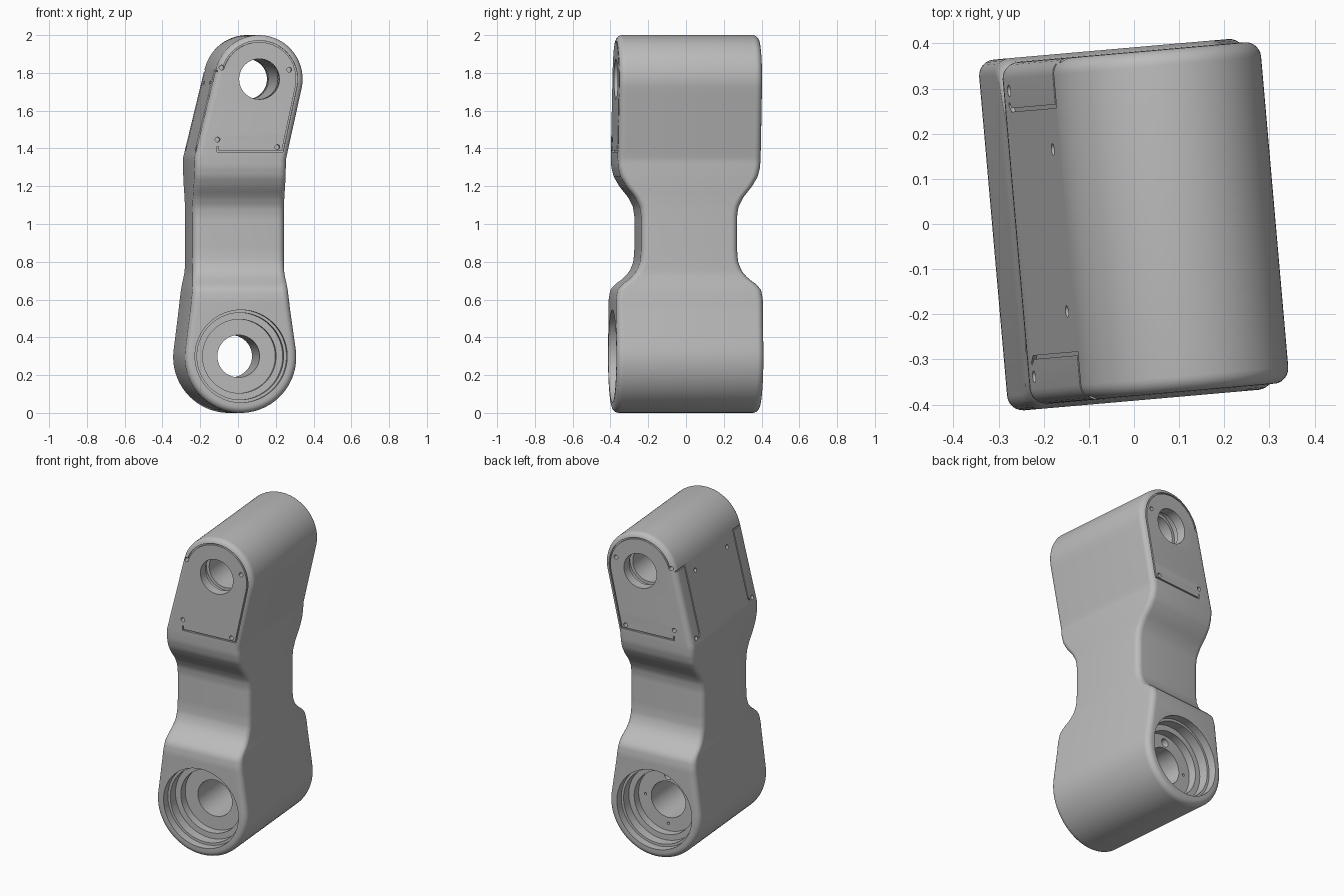
import bpy, bmesh
from math import sin, cos, pi, radians, sqrt, atan2
from mathutils import Matrix, Vector

if "Cube" in bpy.data.objects:
    bpy.data.objects.remove(bpy.data.objects["Cube"], do_unlink=True)

TURN = radians(5)
FILLET = 0.035
LOW_X, LOW_R = -0.0175, 0.296     # lower boss
TOP_X, TOP_Z, TOP_R = 0.08, 1.767, 0.233   # upper boss

grey = bpy.data.materials.new("cast grey")
grey.use_nodes = True
colour = (0.5, 0.5, 0.5, 1)
grey.diffuse_color = colour
grey.node_tree.nodes["Principled BSDF"].inputs["Base Color"].default_value = colour


def make_object(name, bm):
    bmesh.ops.recalc_face_normals(bm, faces=bm.faces)
    mesh = bpy.data.meshes.new(name)
    bm.to_mesh(mesh)
    bm.free()
    mesh.materials.append(grey)
    obj = bpy.data.objects.new(name, mesh)
    bpy.context.collection.objects.link(obj)
    return obj


def lerp(table, t):
    for (a, p), (b, q) in zip(table, table[1:]):
        if t <= b:
            return p + (q - p) * max(0, (t - a) / (b - a))
    return table[-1][1]


# Arm outline and thickness by height
LEFT = [(0.35, -0.309), (0.55, -0.284), (0.75, -0.262), (1.35, -0.262), (1.83, -0.145)]
RIGHT = [(0.35, 0.274), (0.55, 0.245), (0.74, 0.224), (1.34, 0.224), (1.715, 0.307)]
DEPTH = [(0, 0.39), (0.6, 0.39), (0.65, 0.382), (0.68, 0.358), (0.71, 0.315),
         (0.75, 0.28), (0.8, 0.26), (0.86, 0.255), (1.04, 0.255), (1.09, 0.262),
         (1.14, 0.287), (1.2, 0.335), (1.25, 0.364), (1.3, 0.377), (1.36, 0.38), (2, 0.38)]


def side_x(z, table, sign):
    if z < table[0][0]:
        return LOW_X + sign * sqrt(max(0, LOW_R**2 - (z - LOW_R)**2))
    if z > table[-1][0]:
        return TOP_X + sign * sqrt(max(0, TOP_R**2 - (z - TOP_Z)**2))
    return lerp(table, z)


def build_arm():
    heights = [LOW_R * (1 - cos(radians(4 * i))) for i in range(25)]
    heights += [0.34 + 0.0175 * i for i in range(78)]
    heights += [TOP_Z + TOP_R * sin(radians(4 * i - 10)) for i in range(25)]
    heights.append(TOP_Z + TOP_R)
    heights.sort()
    n = len(heights) - 1
    outline = [Vector((side_x(z, LEFT, -1), z)) for z in heights]
    outline += [Vector((side_x(z, RIGHT, 1), z)) for z in heights[-2:0:-1]]
    count = len(outline)
    inward = []
    for i in range(count):
        d = (outline[(i + 1) % count] - outline[i - 1]).normalized()
        inward.append(Vector((d.y, -d.x)))

    bm = bmesh.new()
    rings = []
    steps = [(-1, k) for k in range(6, -1, -1)] + [(1, k) for k in range(7)]
    for sign, k in steps:
        a = k * pi / 12
        ring = []
        for p, m in zip(outline, inward):
            q = p + m * FILLET * (1 - cos(a))
            y = sign * (lerp(DEPTH, q.y) - FILLET * (1 - sin(a)))
            ring.append(bm.verts.new((q.x, y, q.y)))
        rings.append(ring)
    for r, s in zip(rings, rings[1:]):
        for i in range(count):
            j = (i + 1) % count
            bm.faces.new((r[i], r[j], s[j], s[i]))
    # front and back skins, as strips from left edge to right edge
    for ring in (rings[0], rings[-1]):
        for i in range(n):
            quad = [ring[i], ring[i + 1], ring[-i - 1], ring[-i]]
            bm.faces.new(list(dict.fromkeys(quad)))
    return make_object("arm", bm)


def add_lathe(bm, profile, matrix, sides=64):
    """Closed solid turned about local z from (height, radius) pairs."""
    rings = [[bm.verts.new(matrix @ Vector((r * cos(2 * pi * i / sides), r * sin(2 * pi * i / sides), h)))
              for i in range(sides)] for h, r in profile]
    for a, b in zip(rings, rings[1:]):
        for i in range(sides):
            j = (i + 1) % sides
            bm.faces.new((a[i], a[j], b[j], b[i]))
    bm.faces.new(rings[0])
    bm.faces.new(rings[-1])


def add_ribbon(bm, path, matrix, low, high, width=0.008):
    """Thin bar following a flat path, from local z low to high."""
    pts = [Vector(p) for p in path]
    sections = []
    for i, p in enumerate(pts):
        a = (p - pts[i - 1]).normalized() if i else None
        b = (pts[i + 1] - p).normalized() if i < len(pts) - 1 else None
        d = ((a or b) + (b or a)).normalized()
        s = Vector((-d.y, d.x)) * width / 2 / max(0.5, d.dot(a or b))
        sections.append([bm.verts.new(matrix @ Vector((*c, h)))
                         for c, h in ((p - s, low), (p + s, low), (p + s, high), (p - s, high))])
    for a, b in zip(sections, sections[1:]):
        for i in range(4):
            j = (i + 1) % 4
            bm.faces.new((a[i], a[j], b[j], b[i]))
    bm.faces.new(sections[0])
    bm.faces.new(sections[-1])


def cut(body, name, bm):
    tool = make_object(name, bm)
    tool.hide_render = True
    mod = body.modifiers.new(name, 'BOOLEAN')
    mod.operation = 'DIFFERENCE'
    mod.solver = 'EXACT'
    mod.object = tool
    bpy.context.view_layer.objects.active = body
    bpy.ops.object.modifier_apply(modifier=name)
    bpy.data.objects.remove(tool, do_unlink=True)


def plane(x, y, z):
    """Local x, y, z -> model x, z, -y (drawing on the front face)."""
    return Matrix.Translation((x, y, z)) @ Matrix.Rotation(pi / 2, 4, 'X')


def mirrored(half):
    return [(-h, r) for h, r in half] + [(h, r) for h, r in reversed(half)]


arm = build_arm()

# Stepped bearing seats and shaft bores
bm = bmesh.new()
add_lathe(bm, mirrored([(0.5, 0.245), (0.34, 0.245), (0.34, 0.23), (0.28, 0.23),
                        (0.28, 0.195), (0.23, 0.195), (0.23, 0.112)]), plane(LOW_X, 0, 0.3), 96)
add_lathe(bm, mirrored([(0.5, 0.107), (0.32, 0.107), (0.32, 0.125), (0.28, 0.125),
                        (0.28, 0.107)]), plane(TOP_X, 0, TOP_Z))
cut(arm, "bores", bm)

# Cover seams on the front and back faces
seam = [(TOP_X + 0.2 * cos(radians(a)), TOP_Z + 0.2 * sin(radians(a))) for a in range(163, -14, -4)]
seam += [(0.203, 1.385), (-0.14, 1.385), (-0.14, 1.41)]
bm = bmesh.new()
for low, high in ((0.368, 0.4), (-0.4, -0.368)):
    add_ribbon(bm, seam, plane(0, 0, 0), low, high)
cut(arm, "face_seams", bm)

# Cover seams wrapping onto the sloping side
slope = atan2(LEFT[-1][1] - LEFT[-2][1], LEFT[-1][0] - LEFT[-2][0])
up = Vector((sin(slope), 0, cos(slope)))
out = Vector((-cos(slope), 0, sin(slope)))
across = up.cross(out)
base = Vector((LEFT[-2][1], 0, LEFT[-2][0]))
side = Matrix.Translation(base) @ Matrix((across, up, out)).transposed().to_4x4()
bm = bmesh.new()
for s in (-1, 1):
    add_ribbon(bm, [(s * 0.37, 0.475), (s * 0.275, 0.475), (s * 0.275, 0.06), (s * 0.29, 0.04)],
               side, -0.009, 0.03)
cut(arm, "side_seams", bm)

# Screw holes in the covers and bolt holes in the lower seats
bm = bmesh.new()
for s in (-1, 1):
    for x, z in ((-0.12, 1.828), (0.239, 1.817), (-0.142, 1.447), (0.176, 1.407)):
        add_lathe(bm, [(-0.05, 0.013), (0.05, 0.013)], plane(x, s * 0.39, z), 16)
    for y, b in ((0.18, 0.41), (0.318, 0.05)):
        add_lathe(bm, [(-0.03, 0.013), (0.03, 0.013)], side @ Matrix.Translation((s * y, b, 0)), 16)
for a, r in ((0, 0.008), (90, 0.026), (180, 0.008), (270, 0.008)):
    x, z = LOW_X + 0.15 * cos(radians(a)), 0.3 + 0.15 * sin(radians(a))
    add_lathe(bm, [(-0.04, r), (0.04, r)], plane(x, 0.22, z), 16)
cut(arm, "screw_holes", bm)

# Final turn and shading
arm.data.transform(Matrix.Rotation(TURN, 4, 'Z'))
bpy.ops.object.select_all(action='DESELECT')
arm.select_set(True)
bpy.context.view_layer.objects.active = arm
bpy.ops.object.shade_smooth_by_angle(angle=radians(30))
